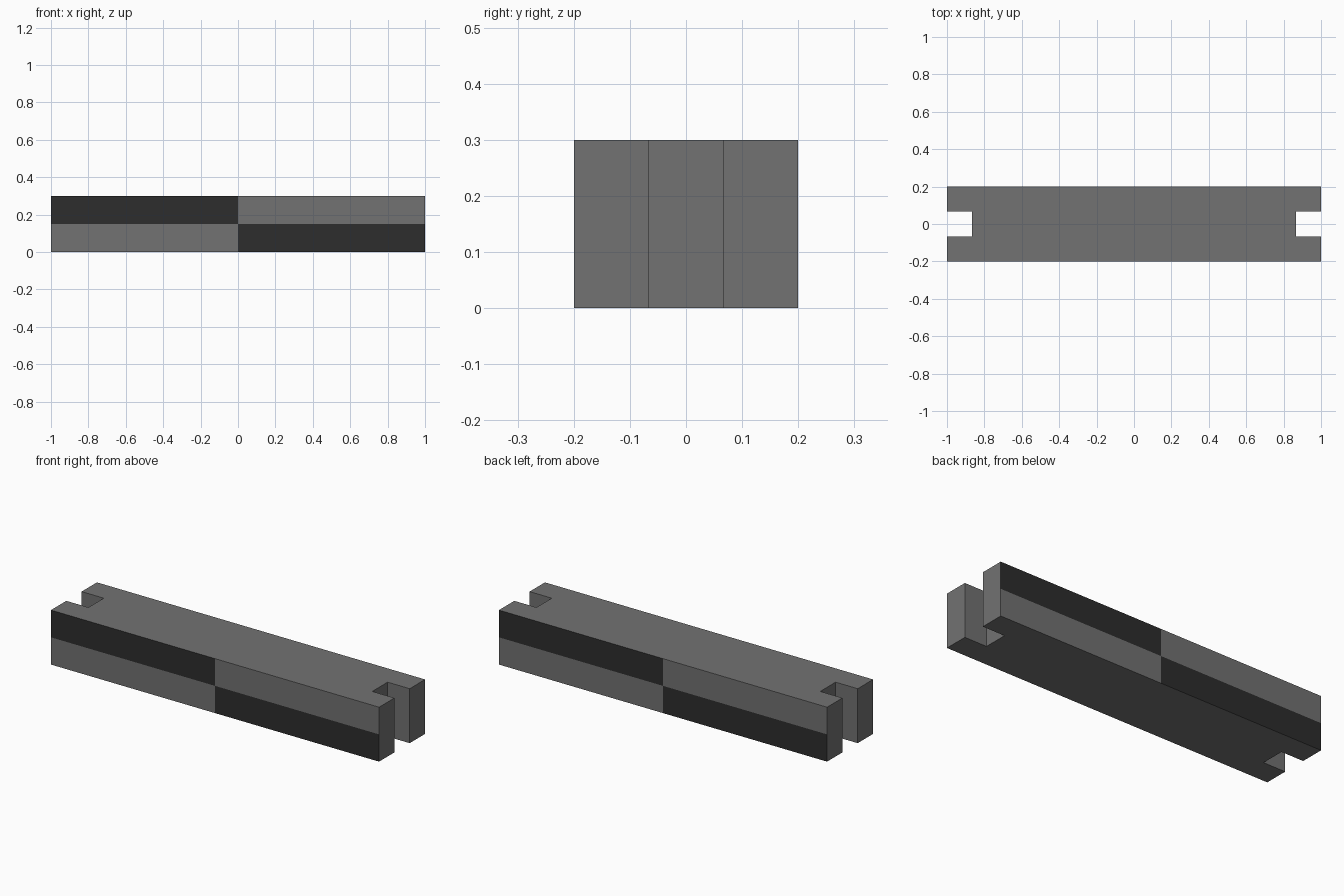
import bpy
import bmesh
from mathutils import Vector

if "Cube" in bpy.data.objects:
    bpy.data.objects.remove(bpy.data.objects["Cube"])

LENGTH, WIDTH, HEIGHT = 2.0, 0.4, 0.3
NOTCH_DEPTH, NOTCH_HALF = 0.135, 0.0667


def material(name, value):
    mat = bpy.data.materials.new(name)
    mat.diffuse_color = (value, value, value, 1)
    mat.use_nodes = True
    mat.node_tree.nodes["Principled BSDF"].inputs["Base Color"].default_value = mat.diffuse_color
    return mat


# Plan outline: a bar with a square notch in each end
hx, hy = LENGTH / 2, WIDTH / 2
right_end = [(hx, -hy), (hx, -NOTCH_HALF), (hx - NOTCH_DEPTH, -NOTCH_HALF),
             (hx - NOTCH_DEPTH, NOTCH_HALF), (hx, NOTCH_HALF), (hx, hy)]
outline = right_end + [(-x, -y) for x, y in right_end]

bm = bmesh.new()
base = bm.faces.new([bm.verts.new((x, y, 0)) for x, y in outline])
top = bmesh.ops.extrude_face_region(bm, geom=[base], use_keep_orig=True)["geom"]
bmesh.ops.translate(bm, vec=(0, 0, HEIGHT),
                    verts=[g for g in top if isinstance(g, bmesh.types.BMVert)])
bmesh.ops.recalc_face_normals(bm, faces=bm.faces)

# Cut the bar at mid length and mid height for the two-tone panels
for point, normal in (((0, 0, 0), (1, 0, 0)), ((0, 0, HEIGHT / 2), (0, 0, 1))):
    bmesh.ops.bisect_plane(bm, geom=bm.verts[:] + bm.edges[:] + bm.faces[:],
                           plane_co=Vector(point), plane_no=Vector(normal))
bm.normal_update()

# Dark panels: diagonal quarters of the long sides, swapped front to back
for face in bm.faces:
    c = face.calc_center_median()
    if abs(c.y) > hy - 0.001:
        face.material_index = int(c.x * c.y * (c.z - HEIGHT / 2) > 0)

mesh = bpy.data.meshes.new("notched_bar")
bm.to_mesh(mesh)
bm.free()
mesh.materials.append(material("mid grey", 0.168))
mesh.materials.append(material("dark grey", 0.026))
bar = bpy.data.objects.new("notched_bar", mesh)
bpy.context.collection.objects.link(bar)
